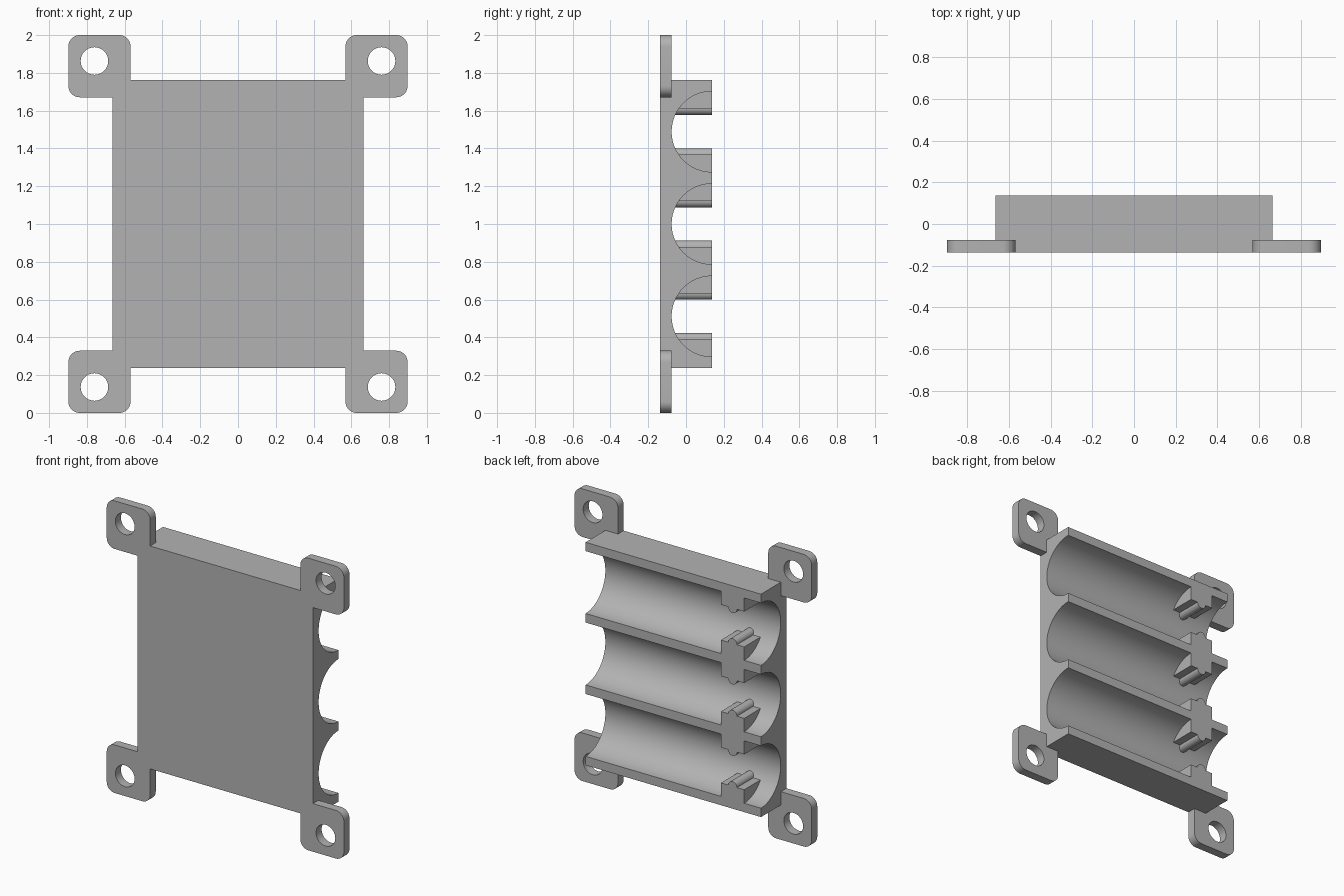
import bpy, bmesh
from math import sin, cos, pi, radians
from mathutils import Vector

if "Cube" in bpy.data.objects:
    bpy.data.objects.remove(bpy.data.objects["Cube"])

grey = bpy.data.materials.new("plain grey")
grey.use_nodes = True
COLOUR = (0.45, 0.45, 0.45, 1)
grey.diffuse_color = COLOUR
grey.node_tree.nodes["Principled BSDF"].inputs["Base Color"].default_value = COLOUR

HALF_X, BACK, FRONT, TAB_BACK = 0.664, 0.1375, -0.1375, -0.077
BOTTOM, TOP = 0.237, 1.763
RADIUS = 0.2135
TROUGHS = [1 - 0.489, 1, 1 + 0.489]


def arc(cx, cy, r, start, end, steps):
    """Points on an arc, angles in degrees."""
    angles = [radians(start + (end - start) * i / steps) for i in range(steps + 1)]
    return [(cx + r * cos(a), cy + r * sin(a)) for a in angles]


def prism(name, loops, place, sweep):
    """Fill an outline (further loops are holes) and extrude it along sweep."""
    bm = bmesh.new()
    edges = []
    for loop in loops:
        verts = [bm.verts.new(place(a, b)) for a, b in loop]
        edges += [bm.edges.new((v, verts[i - 1])) for i, v in enumerate(verts)]
    bmesh.ops.triangle_fill(bm, edges=edges, use_beauty=True, normal=Vector(sweep).normalized())
    result = bmesh.ops.extrude_face_region(bm, geom=bm.faces[:], use_keep_orig=True)
    moved = [g for g in result["geom"] if isinstance(g, bmesh.types.BMVert)]
    bmesh.ops.translate(bm, verts=moved, vec=sweep)
    bmesh.ops.recalc_face_normals(bm, faces=bm.faces[:])
    # Merge the flat caps back into clean faces
    bmesh.ops.dissolve_limit(bm, angle_limit=radians(0.5), verts=bm.verts[:], edges=bm.edges[:])
    mesh = bpy.data.meshes.new(name)
    bm.to_mesh(mesh)
    bm.free()
    obj = bpy.data.objects.new(name, mesh)
    bpy.context.collection.objects.link(obj)
    mesh.materials.append(grey)
    bpy.ops.object.select_all(action="DESELECT")
    obj.select_set(True)
    bpy.context.view_layer.objects.active = obj
    bpy.ops.object.shade_smooth_by_angle(angle=radians(30))
    return obj


# Tray body: side profile with three half-round troughs open to the back
body = [(BACK, TOP), (FRONT, TOP), (FRONT, BOTTOM), (BACK, BOTTOM)]
for z in TROUGHS:
    body += arc(BACK, z, RADIUS, 270, 90, 40)
prism("tray_body", [body], lambda y, z: (-HALF_X, y, z), (2 * HALF_X, 0, 0))

# Retaining ribs across the walls, each with a half-round bead facing the trough
RIB_LEFT, RIB_RIGHT, RIB_GAP, BEAD = -0.537, -0.361, 0.121, 0.033
RIB_MID = (RIB_LEFT + RIB_RIGHT) / 2
lows = [BOTTOM + 0.03] + [z + RIB_GAP for z in TROUGHS]
highs = [z - RIB_GAP for z in TROUGHS] + [TOP - 0.03]
for i, (low, high) in enumerate(zip(lows, highs)):
    rib = [(RIB_LEFT, low)]
    if i > 0:
        rib += arc(RIB_MID, low, BEAD, 180, 360, 16)
    rib += [(RIB_RIGHT, low), (RIB_RIGHT, high)]
    if i < len(TROUGHS):
        rib += arc(RIB_MID, high, BEAD, 0, 180, 16)
    rib.append((RIB_LEFT, high))
    prism(f"retaining_rib_{i + 1}", [rib], lambda x, z: (x, -0.07, z), (0, BACK + 0.07, 0))

# Mounting tabs: rounded plates with a screw hole, notched around the body
IN, OUT, HEIGHT, ROUND = 0.569, 0.898, 0.329, 0.06
tab = arc(IN + ROUND, ROUND, ROUND, 180, 270, 10)
tab += arc(OUT - ROUND, ROUND, ROUND, 270, 360, 10)
tab += arc(OUT - ROUND, HEIGHT - ROUND, ROUND, 0, 90, 10)
tab += [(HALF_X, HEIGHT), (HALF_X, BOTTOM), (IN, BOTTOM)]
hole = arc(0.76, 0.137, 0.073, 0, 350, 35)
for side, sx in (("left", 1), ("right", -1)):
    for level, sz in (("lower", -1), ("upper", 1)):
        prism(f"{level}_{side}_tab", [tab, hole],
              lambda x, z: (sx * x, FRONT, 1 + sz * (1 - z)), (0, TAB_BACK - FRONT, 0))
